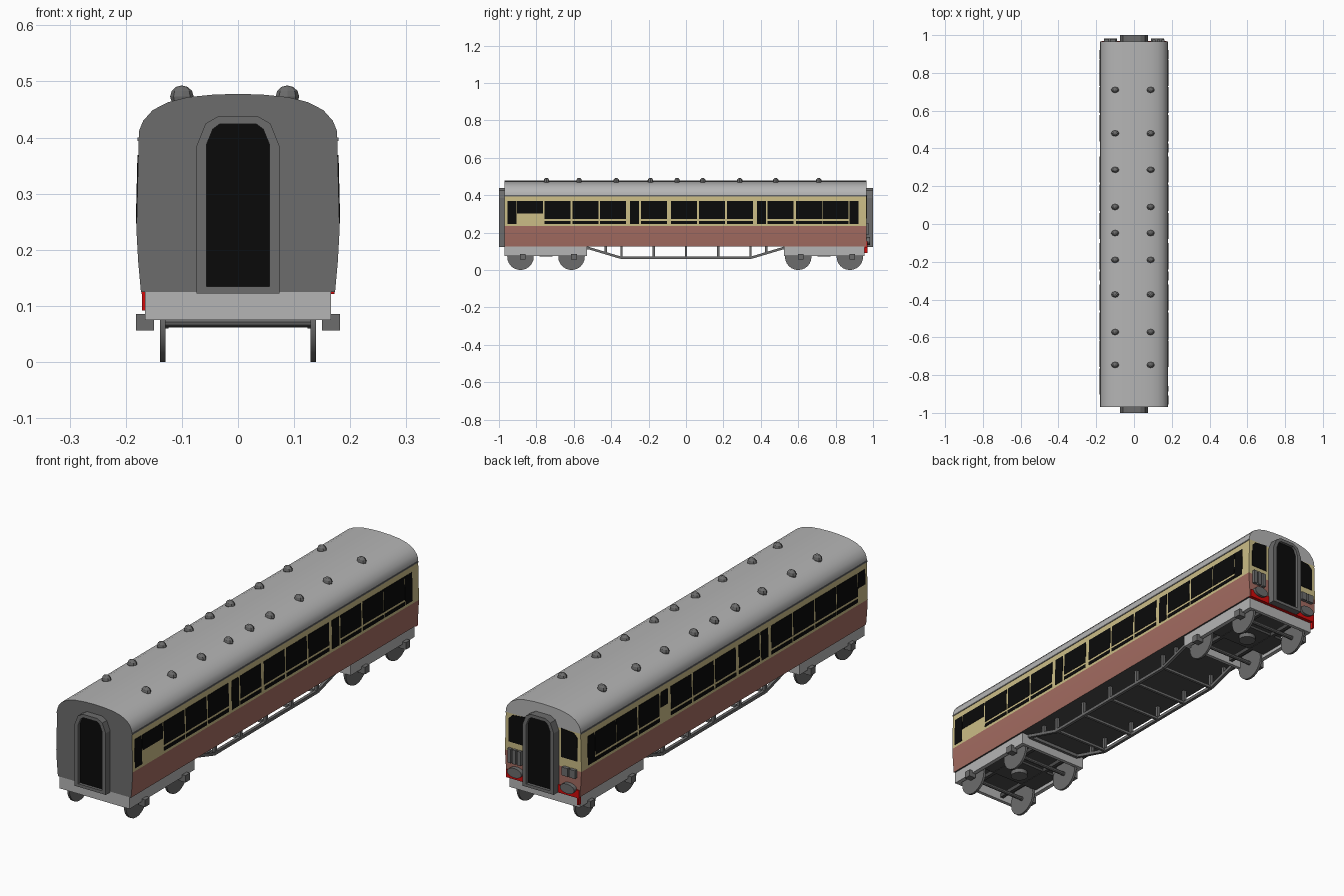
import bpy, bmesh, math
from mathutils import Vector, Matrix

if "Cube" in bpy.data.objects:
    bpy.data.objects.remove(bpy.data.objects["Cube"])


def material(name, r, g, b):
    m = bpy.data.materials.new(name)
    m.diffuse_color = (r, g, b, 1)
    m.use_nodes = True
    m.node_tree.nodes["Principled BSDF"].inputs["Base Color"].default_value = m.diffuse_color
    return m


ROOF = material("light grey", 0.46, 0.46, 0.46)
DARK = material("dark grey", 0.15, 0.15, 0.15)
FLOOR = material("charcoal", 0.07, 0.07, 0.07)
BROWN = material("red brown", 0.37, 0.15, 0.12)
CREAM = material("cream", 0.60, 0.51, 0.24)
BLACK = material("black", 0.003, 0.003, 0.003)
RED = material("red", 0.65, 0.003, 0.003)


def finish(name, bm, *mats, smooth=None):
    bmesh.ops.recalc_face_normals(bm, faces=bm.faces)
    me = bpy.data.meshes.new(name)
    bm.to_mesh(me)
    bm.free()
    for m in mats:
        me.materials.append(m)
    ob = bpy.data.objects.new(name, me)
    bpy.context.collection.objects.link(ob)
    if smooth:
        bpy.context.view_layer.objects.active = ob
        ob.select_set(True)
        bpy.ops.object.shade_smooth_by_angle(angle=math.radians(smooth))
        ob.select_set(False)
    return ob


def prism(bm, pts, y0, y1):
    """Extrude an xz outline along y; returns the y0 and y1 caps."""
    a = [bm.verts.new((x, y0, z)) for x, z in pts]
    b = [bm.verts.new((x, y1, z)) for x, z in pts]
    n = len(pts)
    for i in range(n):
        j = (i + 1) % n
        bm.faces.new((a[i], a[j], b[j], b[i]))
    return bm.faces.new(a), bm.faces.new(b)


def box(bm, x0, x1, y0, y1, z0, z1):
    prism(bm, [(x0, z0), (x1, z0), (x1, z1), (x0, z1)], y0, y1)


def cyl(bm, c, r, depth, axis="X", seg=24):
    rot = {"X": Matrix.Rotation(math.pi / 2, 4, "Y"),
           "Y": Matrix.Rotation(math.pi / 2, 4, "X"), "Z": Matrix()}[axis]
    return bmesh.ops.create_cone(bm, cap_ends=True, segments=seg, radius1=r, radius2=r,
                                 depth=depth, matrix=Matrix.Translation(c) @ rot)["verts"]


def bar(bm, p, q, w):
    """Square bar between two points."""
    p, q = Vector(p), Vector(q)
    d = q - p
    m = Matrix.Translation((p + q) / 2) @ d.to_track_quat("Z", "Y").to_matrix().to_4x4()
    bmesh.ops.create_cube(bm, size=1, matrix=m @ Matrix.Diagonal((w, w, d.length, 1)))


# Body shell, coloured by height and direction
half = [(0.173, 0.125), (0.178, 0.18), (0.181, 0.235), (0.177, 0.397), (0.176, 0.413),
        (0.169, 0.430), (0.152, 0.449), (0.125, 0.463), (0.09, 0.472), (0.045, 0.4765)]
outline = half + [(0, 0.478)] + [(-x, z) for x, z in reversed(half)]
bm = bmesh.new()
prism(bm, outline, -0.97, 0.965)
for h in (0.235, 0.397):
    bmesh.ops.bisect_plane(bm, geom=bm.verts[:] + bm.edges[:] + bm.faces[:], dist=1e-5,
                           plane_co=(0, 0, h), plane_no=(0, 0, 1))
bmesh.ops.recalc_face_normals(bm, faces=bm.faces)
for f in bm.faces:
    z = f.calc_center_median().z
    if f.normal.y < -0.9:
        f.material_index = 3
    elif f.normal.z < -0.9:
        f.material_index = 4
    else:
        f.material_index = 0 if z < 0.235 else 1 if z < 0.396 else 2
finish("coach_body", bm, BROWN, CREAM, ROOF, DARK, FLOOR, smooth=35)


# Side windows as thin plates following the wall
def pane(bm, s, y0, y1, z0, z1):
    def wall(z):
        return 0.181 - 0.004 * (z - 0.235) / 0.162
    prism(bm, [(s * (wall(z0) - 0.003), z0), (s * (wall(z0) + 0.0015), z0),
               (s * (wall(z1) + 0.0015), z1), (s * (wall(z1) - 0.003), z1)], y0, y1)


big = [-0.757, -0.608, -0.459, -0.240, -0.080, 0.069, 0.219, 0.437, 0.587, 0.731]
narrow = [-0.955, -0.299, 0.379, 0.873]
for side, s in (("right", 1), ("left", -1)):
    bm = bmesh.new()
    for y in big + ([-0.903] if s < 0 else []):
        pane(bm, s, y, y + 0.139, 0.272, 0.369)
        pane(bm, s, y, y + 0.139, 0.247, 0.262)
    for y in narrow:
        low = 0.305 if s < 0 and y in (-0.955, 0.379) else 0.247
        pane(bm, s, y, y + 0.048, low, 0.369)
    if s > 0:
        pane(bm, s, -0.903, -0.765, 0.303, 0.369)
    finish(side + "_windows", bm, BLACK)

# Gutter strips along the roof edge
bm = bmesh.new()
for s in (1, -1):
    box(bm, s * 0.174, s * 0.179, -0.97, 0.965, 0.394, 0.4)
finish("roof_gutters", bm, DARK)

# Gangway connections with a recessed black doorway
arch = [(0.074, 0.122), (0.074, 0.385), (0.058, 0.425), (0.035, 0.438)]
arch += [(-x, z) for x, z in reversed(arch)]
door = [(0.056, 0.135), (0.056, 0.388), (0.045, 0.415), (0.033, 0.424)]
door += [(-x, z) for x, z in reversed(door)]
for end, d in (("front", -1), ("rear", 1)):
    bm = bmesh.new()
    cap = prism(bm, arch, d * 0.96, d)[1]
    rim = list(cap.verts)
    bm.faces.remove(cap)
    n = len(rim)
    lip = [bm.verts.new((x, d, z)) for x, z in door]
    deep = [bm.verts.new((x, d * 0.988, z)) for x, z in door]
    rim = [min(rim, key=lambda v: (v.co.x - a[0]) ** 2 + (v.co.z - a[1]) ** 2) for a in arch]
    for i in range(n):
        j = (i + 1) % n
        bm.faces.new((rim[i], rim[j], lip[j], lip[i]))
        bm.faces.new((lip[i], lip[j], deep[j], deep[i]))
    bm.faces.new(deep).material_index = 1
    finish(end + "_gangway", bm, DARK, BLACK)

# Rear cab end: windows, red valance, buffers, jumper boxes
bm = bmesh.new()
for s in (1, -1):
    prism(bm, [(s * 0.086, 0.275), (s * 0.163, 0.275), (s * 0.162, 0.375),
               (s * 0.145, 0.392), (s * 0.086, 0.398)], 0.962, 0.967)
finish("rear_windows", bm, BLACK)

bm = bmesh.new()
box(bm, -0.172, 0.172, 0.955, 0.970, 0.121, 0.155)
box(bm, -0.171, -0.164, 0.955, 0.970, 0.092, 0.124)
finish("rear_red_valance", bm, RED)

bm = bmesh.new()
for s in (1, -1):
    vs = cyl(bm, (s * 0.125, 0.973, 0.155), 0.034, 0.02, "Y", 20)
    bmesh.ops.scale(bm, vec=(1, 1, 0.6), verts=vs,
                    space=Matrix.Translation((0, 0, -0.155)))
finish("rear_buffers", bm, DARK, smooth=35)

bm = bmesh.new()
for x in (0.107, 0.13, 0.153):
    box(bm, x - 0.008, x + 0.008, 0.96, 0.978, 0.19, 0.25)
for x in (-0.112, -0.146):
    box(bm, x - 0.014, x + 0.014, 0.96, 0.98, 0.205, 0.24)
finish("rear_jumper_boxes", bm, DARK)

# Roof vents
bm = bmesh.new()
for y in (0.71, 0.48, 0.287, 0.09, -0.048, -0.19, -0.373, -0.572, -0.746):
    for x in (-0.1, 0.088):
        m = Matrix.Translation((x, y, 0.473)) @ Matrix.Diagonal((0.021, 0.016, 0.02, 1))
        bmesh.ops.create_uvsphere(bm, u_segments=8, v_segments=6, radius=1, matrix=m)
finish("roof_vents", bm, DARK)

# Bogies
for end, y0, y1, axles in (("front", -0.97, -0.53, (-0.885, -0.612)),
                           ("rear", 0.525, 0.955, (0.6, 0.876))):
    mid = sum(axles) / 2
    bm = bmesh.new()
    for s in (1, -1):
        box(bm, s * 0.148, s * 0.166, y0, y1, 0.075, 0.125)
    for y in (y0, y1 - 0.015):
        box(bm, -0.15, 0.15, y, y + 0.015, 0.075, 0.125)
    finish(end + "_bogie_frame", bm, ROOF)

    bm = bmesh.new()
    for y in axles:
        for s in (1, -1):
            cyl(bm, (s * 0.134, y, 0.071), 0.071, 0.01)
        cyl(bm, (0, y, 0.071), 0.009, 0.26, seg=10)
    finish(end + "_wheels", bm, DARK, smooth=35)

    bm = bmesh.new()
    for y in axles:
        for s in (1, -1):
            box(bm, s * 0.15, s * 0.182, y - 0.002, y + 0.028, 0.056, 0.086)
    finish(end + "_axle_boxes", bm, DARK)

    bm = bmesh.new()
    box(bm, -0.15, 0.15, mid - 0.07, mid + 0.07, 0.09, 0.102)
    for s in (1, -1):
        box(bm, s * 0.07, s * 0.085, y0 + 0.01, y1 - 0.01, 0.088, 0.105)
    finish(end + "_bogie_transom", bm, FLOOR)

    bm = bmesh.new()
    cyl(bm, (0, mid, 0.092), 0.035, 0.04, "Z", 16)
    finish(end + "_bogie_pivot", bm, DARK, smooth=35)

# Underframe truss
bm = bmesh.new()
X = 0.13
for s in (1, -1):
    path = [(-0.53, 0.12), (-0.35, 0.066), (0.35, 0.066), (0.53, 0.12)]
    for (ya, za), (yb, zb) in zip(path, path[1:]):
        bar(bm, (s * X, ya, za), (s * X, yb, zb), 0.013)
    for y, z in [(-0.43, 0.09), (0.43, 0.09)] + [(y, 0.066) for y in (-0.345, -0.172, 0, 0.172, 0.345)]:
        bar(bm, (s * X, y, z), (s * X, y, 0.127), 0.013)
for y in (-0.345, -0.172, 0, 0.172, 0.345):
    bar(bm, (-X, y, 0.067), (X, y, 0.067), 0.011)
for y in (-0.525, 0.52):
    bar(bm, (-X, y, 0.117), (X, y, 0.117), 0.014)
finish("underframe_truss", bm, DARK)
